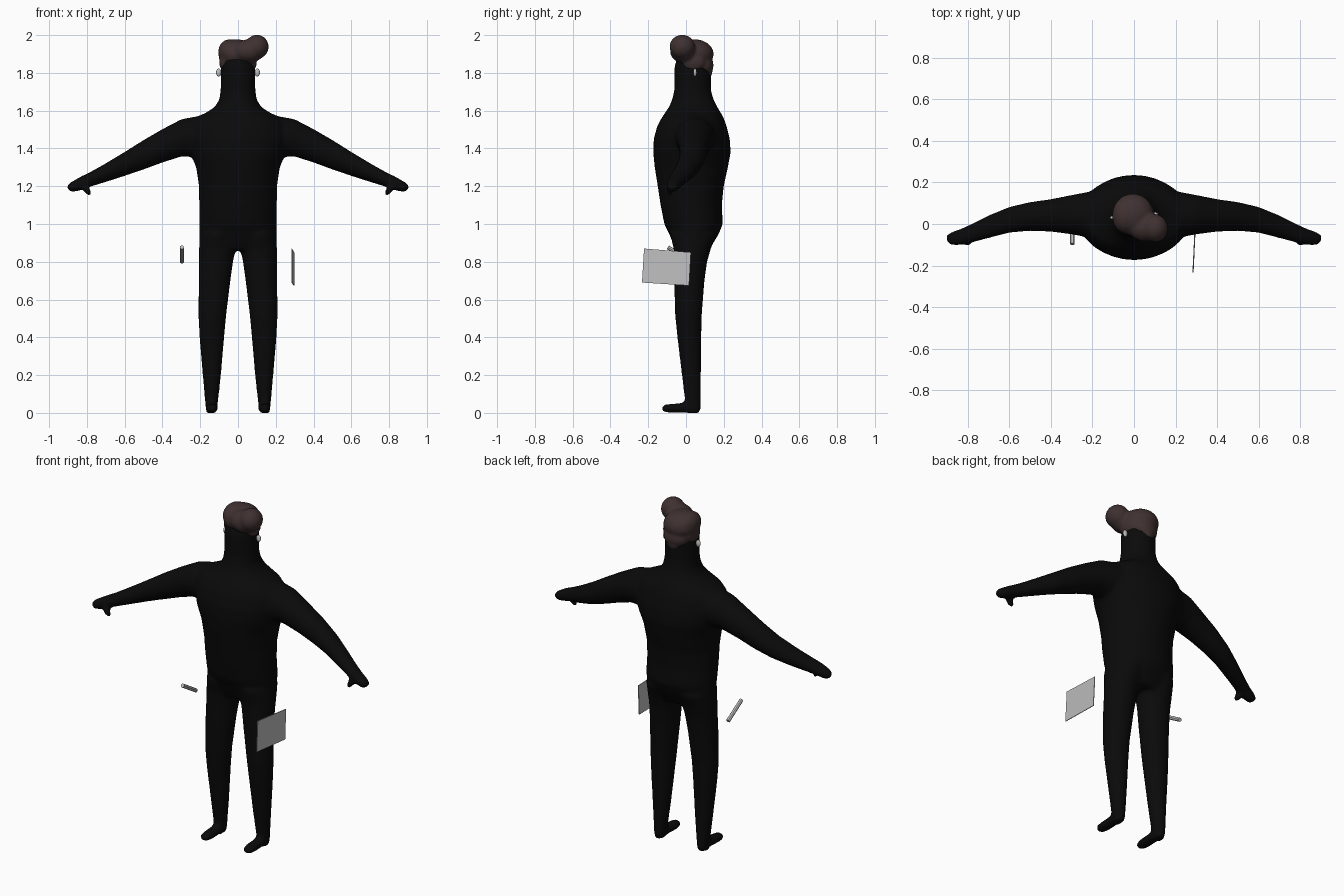
import bpy, bmesh, math
from mathutils import Vector, Matrix


def material(name, rgb):
    m = bpy.data.materials.new(name)
    m.diffuse_color = (*rgb, 1)
    return m


BLACK = material("black", (0.003, 0.003, 0.003))
BROWN = material("dark brown", (0.05, 0.03, 0.03))
GREY = material("light grey", (0.52, 0.52, 0.52))


def loft(bm, axis, rows, n=32):
    """Skin elliptical rings; each row is position, min/max of the two other axes."""
    others = [i for i in range(3) if i != axis]
    rings = []
    for p, a0, a1, b0, b1 in rows:
        ring = []
        for k in range(n):
            t = 2 * math.pi * k / n
            co = [0, 0, 0]
            co[axis] = p
            co[others[0]] = (a0 + a1) / 2 + (a1 - a0) / 2 * math.cos(t)
            co[others[1]] = (b0 + b1) / 2 + (b1 - b0) / 2 * math.sin(t)
            ring.append(bm.verts.new(co))
        rings.append(ring)
    faces = [bm.faces.new((r[k], r[(k + 1) % n], s[(k + 1) % n], s[k]))
             for r, s in zip(rings, rings[1:]) for k in range(n)]
    faces += [bm.faces.new(rings[0]), bm.faces.new(rings[-1])]
    bmesh.ops.recalc_face_normals(bm, faces=faces)


def ball(bm, centre, radii, rot=Matrix()):
    m = Matrix.Translation(centre) @ rot @ Matrix.Diagonal((*radii, 1))
    bmesh.ops.create_uvsphere(bm, u_segments=24, v_segments=16, radius=1, matrix=m)


def finish(bm, name, mat, voxel=0, smooth=0):
    me = bpy.data.meshes.new(name)
    bm.to_mesh(me)
    bm.free()
    me.materials.append(mat)
    ob = bpy.data.objects.new(name, me)
    bpy.context.collection.objects.link(ob)
    if voxel:
        r = ob.modifiers.new("merge", 'REMESH')
        r.mode = 'VOXEL'
        r.voxel_size = voxel
        r.use_smooth_shade = True
        s = ob.modifiers.new("soften", 'SMOOTH')
        s.factor = 0.5
        s.iterations = smooth
    return ob


# Body: head, neck and torso
bm = bmesh.new()
torso = [(0.86, 0.195, -0.05, 0.12), (0.9, 0.205, -0.07, 0.145), (0.95, 0.206, -0.09, 0.175),
         (1.0, 0.206, -0.115, 0.195), (1.1, 0.206, -0.135, 0.19), (1.2, 0.207, -0.15, 0.2),
         (1.3, 0.222, -0.166, 0.222), (1.38, 0.255, -0.174, 0.237), (1.45, 0.27, -0.171, 0.232),
         (1.52, 0.262, -0.152, 0.215), (1.56, 0.235, -0.13, 0.2), (1.59, 0.168, -0.11, 0.184),
         (1.62, 0.122, -0.09, 0.166), (1.66, 0.099, -0.073, 0.146), (1.71, 0.092, -0.062, 0.132),
         (1.83, 0.091, -0.062, 0.132), (1.89, 0.075, -0.045, 0.115)]
loft(bm, 2, [(z, -w, w, y0, y1) for z, w, y0, y1 in torso])

# Legs, feet, arms and thumbs, repeated on both sides
leg = [(0.0, 0.113, 0.168, 0.0, 0.074), (0.03, 0.109, 0.172, -0.002, 0.079),
       (0.2, 0.09, 0.187, -0.022, 0.079), (0.4, 0.073, 0.204, -0.046, 0.081),
       (0.52, 0.062, 0.21, -0.058, 0.084), (0.7, 0.04, 0.208, -0.063, 0.098),
       (0.8, 0.026, 0.207, -0.062, 0.112), (0.87, 0.012, 0.207, -0.066, 0.132),
       (0.95, 0.002, 0.2, -0.085, 0.165)]
foot = [(-0.128, 0.128, 0.154, 0.012, 0.034), (-0.115, 0.113, 0.168, 0.003, 0.044),
        (-0.08, 0.106, 0.175, 0.0, 0.048), (-0.03, 0.108, 0.172, 0.0, 0.052),
        (0.01, 0.11, 0.17, 0.0, 0.062), (0.06, 0.115, 0.165, 0.0, 0.05)]
arm = [(0.1, -0.06, 0.15, 1.38, 1.57), (0.22, -0.065, 0.155, 1.355, 1.57),
       (0.3, -0.05, 0.14, 1.357, 1.555), (0.4, -0.037, 0.12, 1.325, 1.503),
       (0.5, -0.033, 0.106, 1.288, 1.445), (0.6, -0.042, 0.083, 1.254, 1.382),
       (0.7, -0.068, 0.042, 1.222, 1.322), (0.78, -0.09, 0.002, 1.197, 1.277),
       (0.84, -0.102, -0.025, 1.176, 1.248), (0.88, -0.102, -0.038, 1.168, 1.225),
       (0.902, -0.088, -0.052, 1.18, 1.21)]


def mirrored(rows):
    return [(r[0], -r[2], -r[1], *r[3:]) for r in rows]


for s in (-1, 1):
    loft(bm, 2, leg if s > 0 else mirrored(leg))
    loft(bm, 1, foot if s > 0 else mirrored(foot))
    loft(bm, 0, [(s * r[0], *r[1:]) for r in arm])
    ball(bm, (s * 0.803, -0.085, 1.185), (0.018, 0.02, 0.042),
         Matrix.Rotation(s * 0.5, 4, 'Y'))
finish(bm, "body", BLACK, 0.011, 6)

# Hair: cap, swept-up quiff and tapered nape
bm = bmesh.new()
ball(bm, (-0.005, 0.045, 1.9), (0.1, 0.102, 0.078))
ball(bm, (-0.045, 0.04, 1.912), (0.06, 0.085, 0.066))
ball(bm, (0.055, -0.015, 1.915), (0.085, 0.07, 0.062))
ball(bm, (0.1, -0.02, 1.938), (0.063, 0.068, 0.064))
ball(bm, (0.0, 0.09, 1.84), (0.075, 0.056, 0.058))
ball(bm, (0.0, 0.105, 1.81), (0.042, 0.036, 0.045))
for s in (-1, 1):
    ball(bm, (s * 0.075, 0.04, 1.86), (0.025, 0.06, 0.05))
finish(bm, "hair", BROWN, 0.009, 6)

# Small ear pieces
for name, centre in (("left_ear_piece", (0.102, 0.048, 1.802)),
                     ("right_ear_piece", (-0.102, 0.03, 1.802))):
    bm = bmesh.new()
    ball(bm, centre, (0.014, 0.009, 0.021))
    ob = finish(bm, name, GREY)
    ob.data.shade_smooth()

# Thin flat panel beside the left thigh
bm = bmesh.new()
corners = [(0.283, -0.233, 0.69), (0.282, -0.222, 0.87),
           (0.294, 0.026, 0.85), (0.295, 0.016, 0.674)]
a = [bm.verts.new(c) for c in corners]
b = [bm.verts.new((x + 0.004, y, z)) for x, y, z in corners]
bm.faces.new(a)
bm.faces.new(b)
for k in range(4):
    j = (k + 1) % 4
    bm.faces.new((a[k], a[j], b[j], b[k]))
bmesh.ops.recalc_face_normals(bm, faces=bm.faces)
finish(bm, "panel", GREY)

# Short tilted rod beside the right thigh
bm = bmesh.new()
p, q = Vector((-0.297, -0.096, 0.877)), Vector((-0.297, 0.03, 0.8))
d = q - p
bmesh.ops.create_cone(bm, cap_ends=True, segments=12, radius1=0.011, radius2=0.011,
                      depth=d.length, matrix=Matrix.Translation((p + q) / 2)
                      @ d.to_track_quat('Z', 'Y').to_matrix().to_4x4())
rod = finish(bm, "rod", GREY)
bpy.context.view_layer.objects.active = rod
rod.select_set(True)
bpy.ops.object.shade_smooth_by_angle()
